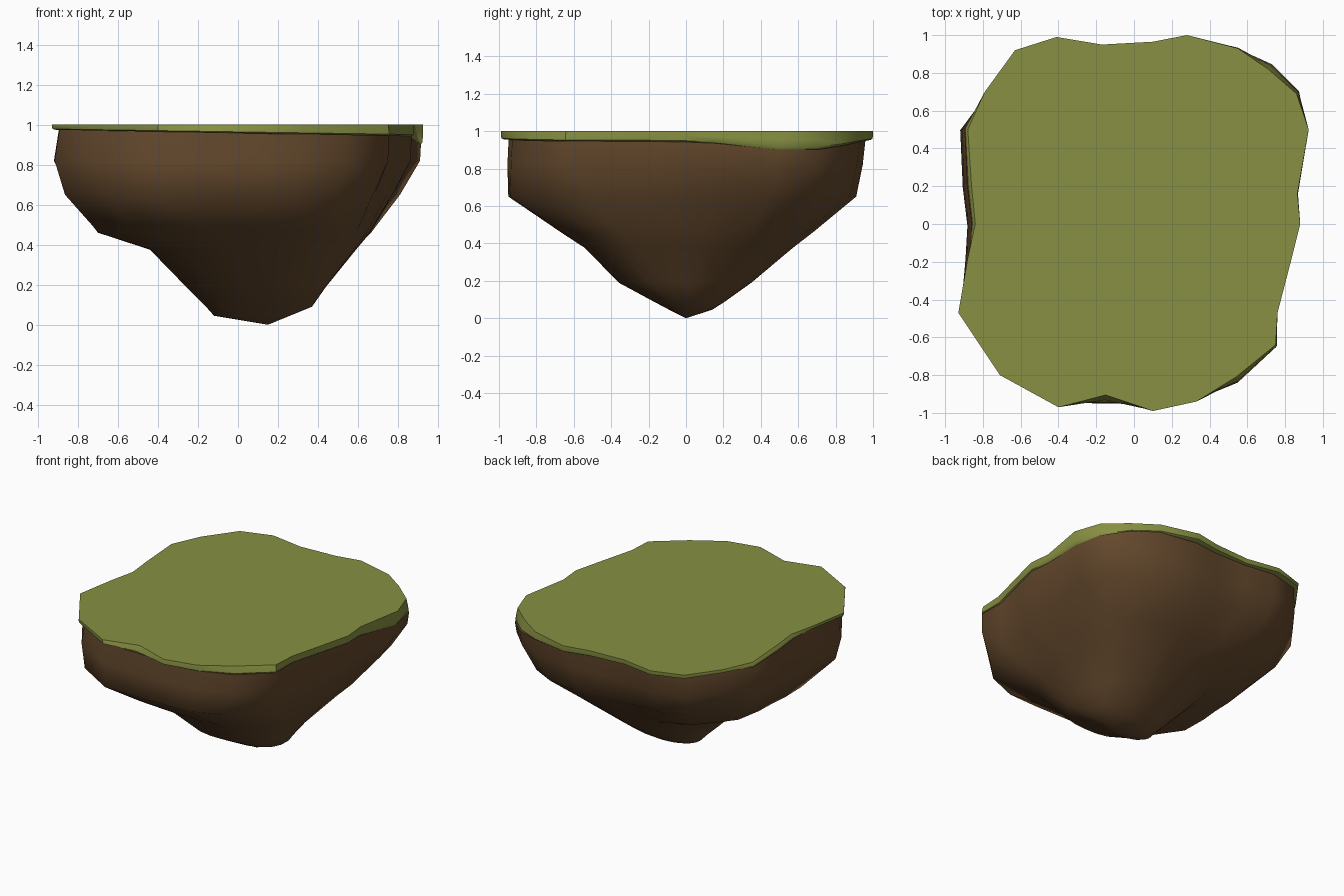
import bpy, bmesh, math

if "Cube" in bpy.data.objects:
    bpy.data.objects.remove(bpy.data.objects["Cube"])

# Island coastline, counter-clockwise: x, y, outward push of the soil below the grass
COAST = [
    (.88, 0, 0), (.865, .16, .01), (.925, .5, 0), (.86, .69, .03), (.71, .82, .045),
    (.55, .93, .01), (.28, 1, -.03), (.1, .965, -.02), (-.17, .95, -.01), (-.41, .99, -.03),
    (-.63, .92, -.02), (-.79, .7, -.015), (-.88, .5, .03), (-.86, .2, .035), (-.84, 0, .03),
    (-.88, -.18, 0), (-.93, -.47, -.03), (-.71, -.8, -.03), (-.4, -.97, -.02),
    (-.15, -.905, .05), (.1, -.99, -.03), (.33, -.94, 0), (.54, -.81, .04),
    (.75, -.64, .02), (.76, -.47, 0), (.83, -.2, 0)]

# Soil levels: height, then left, right, front and back extents
LEVELS = [
    (.82, -.92, .91, -.955, .945), (.65, -.865, .81, -.95, .91), (.46, -.70, .665, -.67, .68),
    (.375, -.44, .59, -.54, .57), (.19, -.26, .44, -.36, .35), (.09, -.16, .37, -.175, .21),
    (.045, -.12, .26, -.09, .14)]


def material(name, colour):
    m = bpy.data.materials.new(name)
    m.diffuse_color = (*colour, 1)
    m.use_nodes = True
    m.node_tree.nodes["Principled BSDF"].inputs["Base Color"].default_value = m.diffuse_color
    return m


def loft(name, rings, mat, apex=None, angle=40):
    """Skin a stack of rings; close the top flat and the bottom at an apex."""
    bm = bmesh.new()
    loops = [[bm.verts.new(p) for p in ring] for ring in rings]
    n = len(loops[0])
    for a, b in zip(loops, loops[1:]):
        for i in range(n):
            j = (i + 1) % n
            bm.faces.new((a[i], b[i], b[j], a[j]))
    bm.faces.new(loops[0])
    if apex:
        tip = bm.verts.new(apex)
        for i in range(n):
            bm.faces.new((loops[-1][i], tip, loops[-1][(i + 1) % n]))
    else:
        bm.faces.new(loops[-1][::-1])
    bmesh.ops.recalc_face_normals(bm, faces=bm.faces)
    me = bpy.data.meshes.new(name)
    bm.to_mesh(me)
    bm.free()
    ob = bpy.data.objects.new(name, me)
    bpy.context.collection.objects.link(ob)
    me.materials.append(mat)
    bpy.ops.object.select_all(action='DESELECT')
    ob.select_set(True)
    bpy.context.view_layer.objects.active = ob
    bpy.ops.object.shade_smooth_by_angle(angle=math.radians(angle))
    return ob


def drop(x, y):
    """How far the turf hangs down: thin on the left, deepest at the right back."""
    return .042 + .018 * x + .048 * math.exp(-((x - .9) ** 2 + (y - .6) ** 2) / .12)


def pushed(x, y, d):
    k = 1 + d / math.hypot(x, y)
    return x * k, y * k


# Turf cap: a flat top and a lip that flares where the soil bulges, then curls under
def turf_ring(flare, inset, depth):
    return [(*pushed(x, y, flare * max(p, 0) - inset), 1 - depth * drop(x, y)) for x, y, p in COAST]


loft("grass_cap", [turf_ring(0, 0, 0), turf_ring(.3, 0, .45), turf_ring(.6, .003, .85),
                   turf_ring(.6, .015, 1), turf_ring(.6, .05, 1.02)],
     material("grass green", (.245, .28, .054)), angle=42)

# Soil body: the coastline shrinks and rounds off towards the keel
soil = [(*pushed(x, y, p - .012), drop(x, y)) for x, y, p in COAST]


def fit(points, lo, hi):
    """Stretch values so they span exactly lo to hi."""
    a, b = min(points), max(points)
    return [lo + (p - a) / (b - a) * (hi - lo) for p in points]


rings = [[(x, y, 1 - d * .97) for x, y, d in soil]]
us, vs = fit([p[0] for p in soil], -1, 1), fit([p[1] for p in soil], -1, 1)
for z, left, right, front, back in LEVELS:
    t = max(0, min(1, (.8 - z) * 1.5))
    px, py = [], []
    for u, v in zip(us, vs):
        # round the outline, keeping every corner but the back left one a little full
        corner = 2 * abs(u * v) / (u * u + v * v)
        full = -.02 if u < 0 < v else .06
        k = (1 - t + t / math.hypot(u, v)) * (1 + full * corner * min(1, t * 3))
        px.append(u * k)
        py.append(v * k)
    rings.append([(x, y, z) for x, y in zip(fit(px, left, right), fit(py, front, back))])
loft("soil_body", rings, material("earth brown", (.128, .066, .026)), apex=(.15, 0, 0), angle=60)
